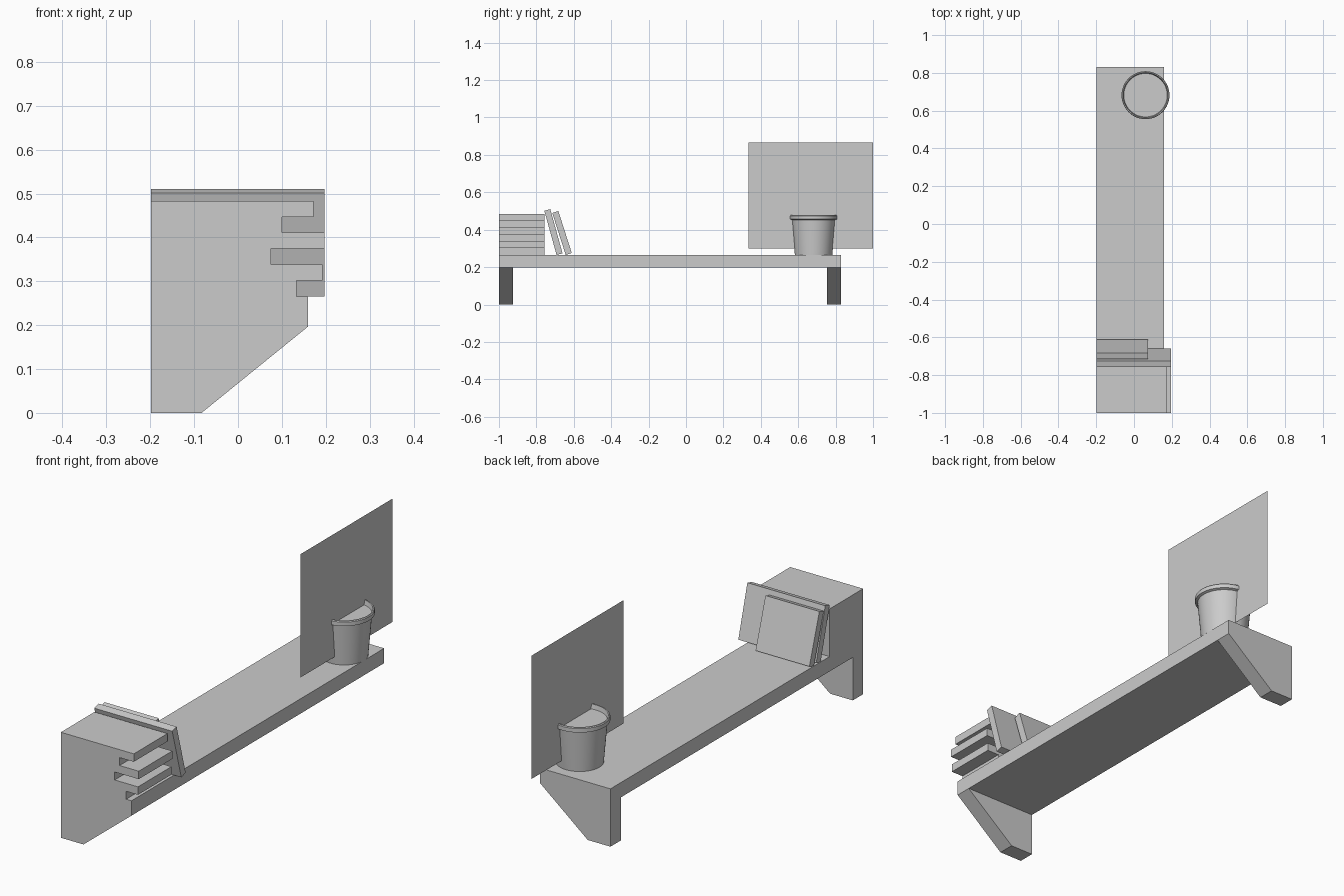
import bpy, bmesh, math
from mathutils import Vector

if "Cube" in bpy.data.objects:
    bpy.data.objects.remove(bpy.data.objects["Cube"])


def make(name, verts, faces):
    mesh = bpy.data.meshes.new(name)
    mesh.from_pydata(verts, [], faces)
    bm = bmesh.new()
    bm.from_mesh(mesh)
    if len(faces) > 1:
        bmesh.ops.recalc_face_normals(bm, faces=bm.faces)
    bm.to_mesh(mesh)
    bm.free()
    ob = bpy.data.objects.new(name, mesh)
    bpy.context.collection.objects.link(ob)
    return ob


def prism(name, base, offset):
    """Extrude a planar outline along an offset vector."""
    n = len(base)
    off = Vector(offset)
    verts = [Vector(p) for p in base] + [Vector(p) + off for p in base]
    faces = [tuple(range(n)), tuple(range(n, 2 * n))]
    faces += [(i, (i + 1) % n, n + (i + 1) % n, n + i) for i in range(n)]
    return make(name, verts, faces)


def box(name, x0, x1, y0, y1, z0, z1):
    return prism(name, [(x0, y0, z0), (x1, y0, z0), (x1, y1, z0), (x0, y1, z0)],
                 (0, 0, z1 - z0))


# Shelf board
BACK, TOP = -0.198, 0.265
box("shelf_board", BACK, 0.16, -1, 0.83, 0.197, TOP)

# Angled brackets at both ends
profile = [(BACK, 0), (-0.083, 0), (0.16, 0.197), (BACK, 0.197)]
for name, y in (("front_bracket", -1), ("back_bracket", 0.755)):
    prism(name, [(x, y, z) for x, z in profile], (0, 0.075, 0))

# Flat stack of books with different depths
step = 0.0364
for i, x1 in enumerate((0.133, 0.193, 0.075, 0.197, 0.10, 0.172)):
    box(f"stacked_book_{i + 1}", BACK, x1, -1, -0.757,
        TOP + i * step, TOP + (i + 1) * step)

# Two books leaning against the stack
leaning = (("leaning_book_large", 0.197, -0.692, 15.5, 0.245, 0.033),
           ("leaning_book_small", 0.075, -0.643, 17.8, 0.236, 0.034))
for name, x1, y, deg, height, thick in leaning:
    a = math.radians(deg)
    up = Vector((0, -math.sin(a), math.cos(a))) * height
    side = Vector((0, math.cos(a), math.sin(a))) * thick
    p = Vector((BACK, y, TOP))
    prism(name, [p, p + side, p + side + up, p + up], (x1 - BACK, 0, 0))

# Flower pot with rim and soil, turned from a profile
pot = [(0.100, TOP), (0.116, 0.452), (0.127, 0.456), (0.127, 0.474),
       (0.124, 0.478), (0.119, 0.478), (0.115, 0.457)]
N = 48
verts = [(0.061 + r * math.cos(2 * math.pi * k / N),
          0.682 + r * math.sin(2 * math.pi * k / N), z)
         for r, z in pot for k in range(N)]
faces = [(j * N + k, j * N + (k + 1) % N, (j + 1) * N + (k + 1) % N, (j + 1) * N + k)
         for j in range(len(pot) - 1) for k in range(N)]
last = (len(pot) - 1) * N
faces += [tuple(range(N)), tuple(range(last, last + N))]
ob = make("flower_pot", verts, faces)
bpy.context.view_layer.objects.active = ob
ob.select_set(True)
bpy.ops.object.shade_smooth_by_angle(angle=math.radians(30))

# Flat upright plant card passing through the pot
make("plant_card", [(0.083, 0.333, 0.3), (0.083, 1, 0.3),
                    (0.083, 1, 0.865), (0.083, 0.333, 0.865)], [(0, 1, 2, 3)])
